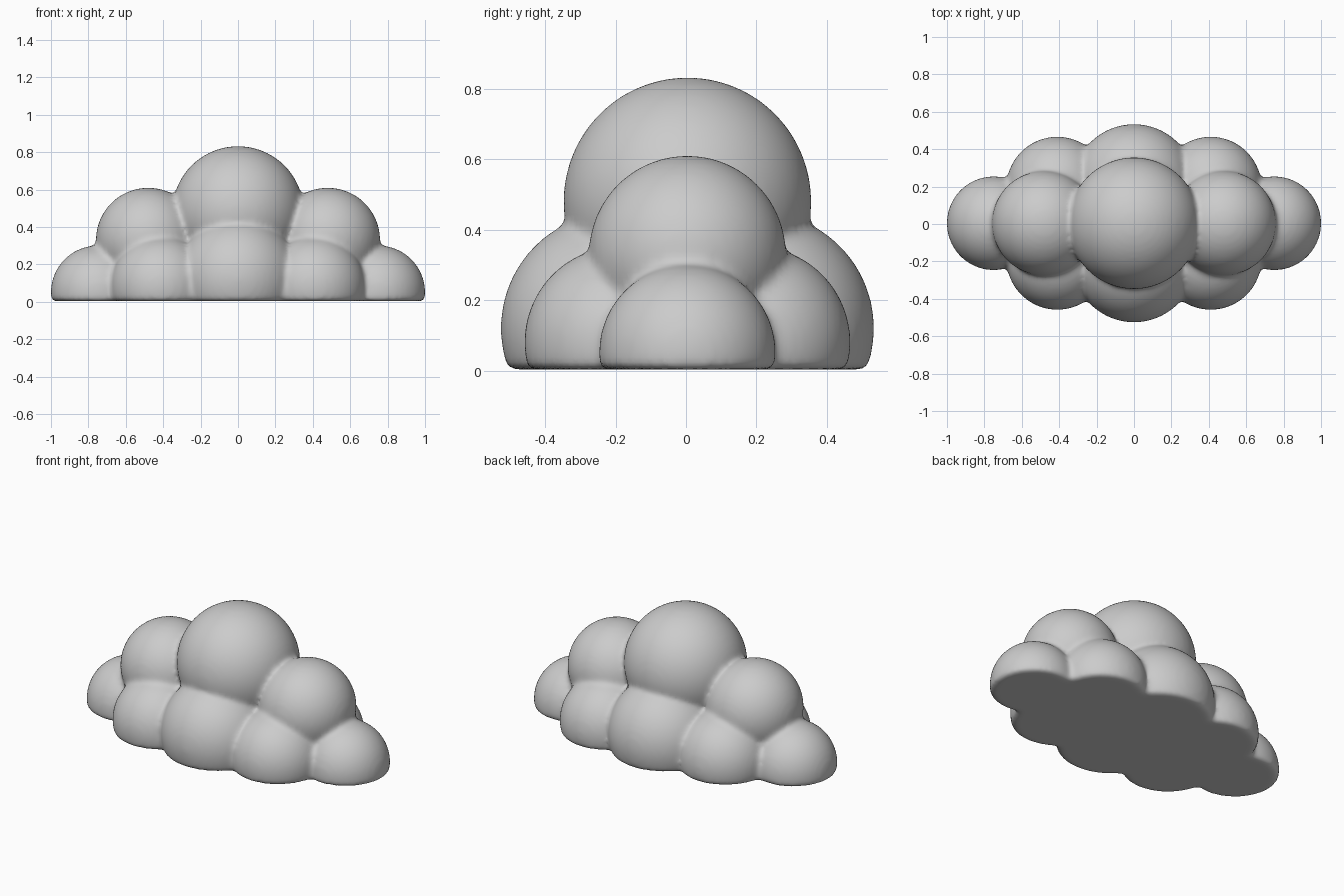
import bpy, bmesh
from mathutils import Matrix

if "Cube" in bpy.data.objects:
    bpy.data.objects.remove(bpy.data.objects["Cube"])

Y0 = 0.004  # tiny depth offset of the puffs
bm = bmesh.new()


def puff(x, y, z, r):
    """Add one ball, sliced flat at the ground and capped."""
    part = bmesh.new()
    bmesh.ops.create_uvsphere(part, u_segments=64, v_segments=40, radius=r,
                              matrix=Matrix.Translation((x, y + Y0, z)))
    cut = bmesh.ops.bisect_plane(part, geom=part.verts[:] + part.edges[:] + part.faces[:],
                                 plane_co=(0, 0, 0.003), plane_no=(0, 0, -1),
                                 clear_outer=True)
    rim = [e for e in cut['geom_cut'] if isinstance(e, bmesh.types.BMEdge)]
    if rim:
        bmesh.ops.contextual_create(part, geom=rim)
    bmesh.ops.recalc_face_normals(part, faces=part.faces[:])
    tmp = bpy.data.meshes.new("puff")
    part.to_mesh(tmp)
    part.free()
    bm.from_mesh(tmp)
    bpy.data.meshes.remove(tmp)


# Central dome with its front and back puffs
puff(0, 0, 0.48, 0.352)
for sy in (-1, 1):
    puff(0, sy * 0.20, 0.12, 0.33)

# Side shoulders, low ends and diagonal puffs, mirrored
for sx in (-1, 1):
    puff(sx * 0.48, 0, 0.33, 0.28)
    puff(sx * 0.75, 0, 0.05, 0.251)
    for sy in (-1, 1):
        puff(sx * 0.41, sy * 0.19, 0.08, 0.273)

mesh = bpy.data.meshes.new("cloud")
bm.to_mesh(mesh)
bm.free()
cloud = bpy.data.objects.new("cloud", mesh)
bpy.context.collection.objects.link(cloud)

# Fuse the puffs into one skin and soften the creases
fuse = cloud.modifiers.new("fuse", 'REMESH')
fuse.mode = 'VOXEL'
fuse.voxel_size = 0.015
fuse.use_smooth_shade = True
soften = cloud.modifiers.new("soften", 'SMOOTH')
soften.factor = 0.5
soften.iterations = 8
